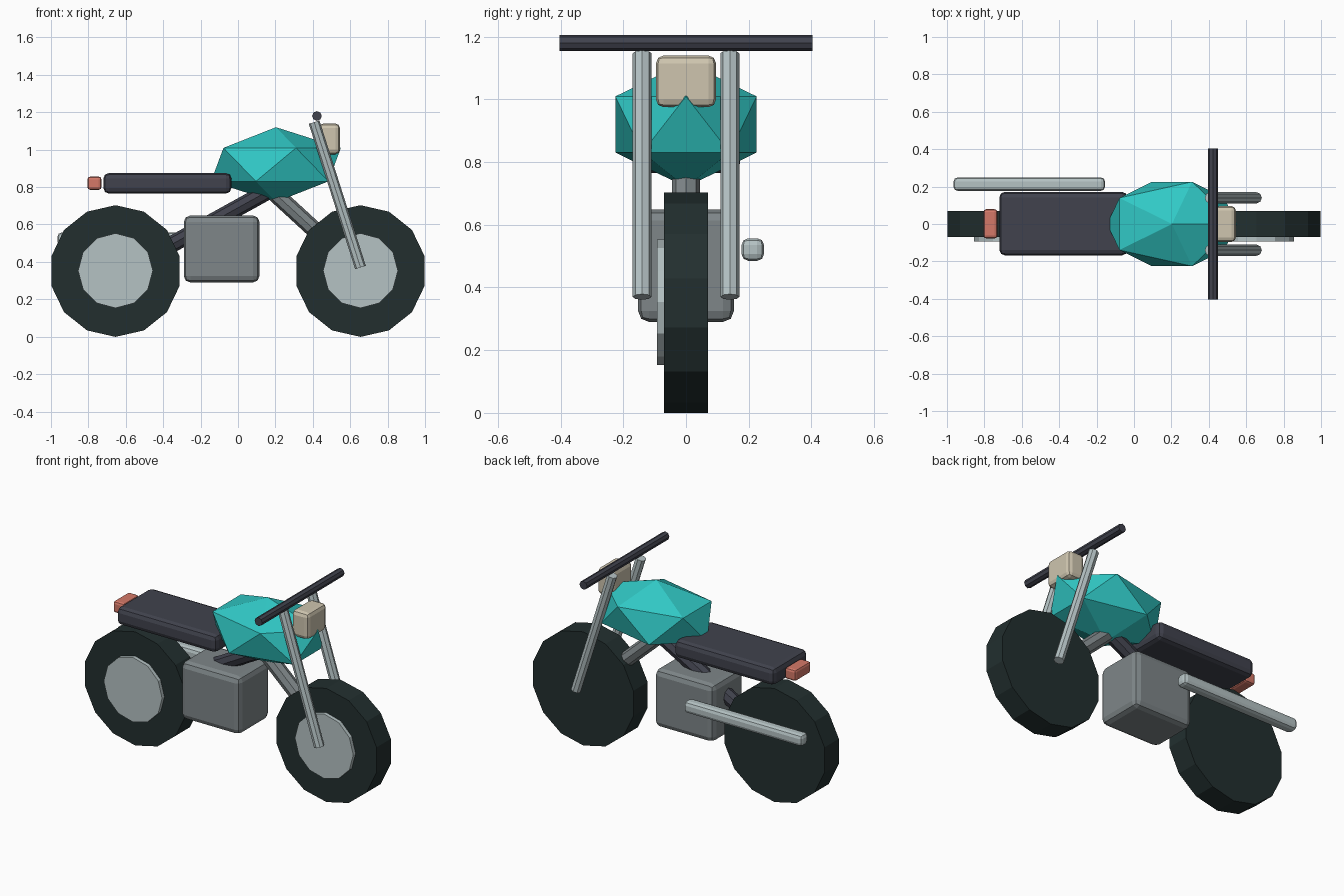
import bpy
from math import pi
from mathutils import Vector

cube = bpy.data.objects.get("Cube")
if cube:
    bpy.data.objects.remove(cube, do_unlink=True)


def material(name, rgb):
    mat = bpy.data.materials.new(name)
    mat.use_nodes = True
    colour = (*rgb, 1.0)
    mat.diffuse_color = colour
    mat.node_tree.nodes["Principled BSDF"].inputs["Base Color"].default_value = colour
    return mat


TEAL = material("teal paint", (0.03, 0.58, 0.56))
RUBBER = material("tyre rubber", (0.016, 0.028, 0.028))
STEEL = material("pale steel", (0.46, 0.54, 0.55))
GREY = material("engine grey", (0.21, 0.24, 0.25))
DARK = material("dark trim", (0.052, 0.055, 0.075))
CREAM = material("cream lamp", (0.62, 0.56, 0.43))
RED = material("red lamp", (0.66, 0.19, 0.14))


def finish(name, mat):
    obj = bpy.context.object
    obj.name = name
    obj.data.name = name
    obj.data.materials.append(mat)
    return obj


def rod(name, start, end, radius, sides, mat):
    """Straight faceted cylinder between two points."""
    a, b = Vector(start), Vector(end)
    axis = b - a
    bpy.ops.mesh.primitive_cylinder_add(
        vertices=sides, radius=radius, depth=axis.length, location=(a + b) / 2,
        rotation=axis.to_track_quat('Z', 'Y').to_euler())
    return finish(name, mat)


def disc(name, x, z, y_min, y_max, radius, sides, mat):
    """Upright wheel disc with a corner at the very top."""
    bpy.ops.mesh.primitive_cylinder_add(
        vertices=sides, radius=radius, depth=y_max - y_min,
        location=(x, (y_min + y_max) / 2, z), rotation=(pi / 2, 0, 0))
    return finish(name, mat)


def block(name, low, high, bevel, mat):
    """Rounded box between two opposite corners."""
    a, b = Vector(low), Vector(high)
    bpy.ops.mesh.primitive_cube_add(size=1, location=(a + b) / 2)
    obj = finish(name, mat)
    for vert in obj.data.vertices:
        vert.co *= b - a
    mod = obj.modifiers.new("Rounded edges", 'BEVEL')
    mod.width = bevel
    mod.segments = 2
    return obj


# Wheels, with a hub plate on one side only
for name, x in (("rear", -0.655), ("front", 0.655)):
    disc(name + "_tyre", x, 0.351, -0.07, 0.07, 0.352, 14, RUBBER)
    disc(name + "_hub", x, 0.353, -0.093, -0.06, 0.2, 12, STEEL)

# Frame tubes
rod("rear_frame", (-0.65, 0, 0.33), (0.2, 0, 0.8), 0.045, 8, DARK)
rod("front_frame", (0.65, 0, 0.35), (0.16, 0, 0.8), 0.045, 8, GREY)

# Engine and exhaust
block("engine", (-0.29, -0.153, 0.29), (0.115, 0.153, 0.648), 0.035, GREY)
block("exhaust", (-0.965, 0.177, 0.485), (-0.155, 0.249, 0.557), 0.022, STEEL)

# Seat and rear lamp
block("seat", (-0.72, -0.168, 0.765), (-0.035, 0.172, 0.875), 0.03, DARK)
block("tail_lamp", (-0.805, -0.077, 0.785), (-0.73, 0.079, 0.856), 0.015, RED)

# Faceted fuel tank
bpy.ops.mesh.primitive_ico_sphere_add(subdivisions=1, radius=1, location=(0.203, 0, 0.92))
tank = finish("fuel_tank", TEAL)
for vert in tank.data.vertices:
    vert.co *= Vector((0.388, 0.265, 0.2))

# Fork, handlebar and headlamp
for name, y in (("left", 0.14), ("right", -0.14)):
    rod(name + "_fork", (0.407, y, 1.147), (0.655, y, 0.37), 0.03, 8, STEEL)
rod("handlebar", (0.422, -0.403, 1.18), (0.422, 0.403, 1.18), 0.026, 8, DARK)
block("headlamp", (0.432, -0.096, 0.975), (0.545, 0.096, 1.14), 0.025, CREAM)
